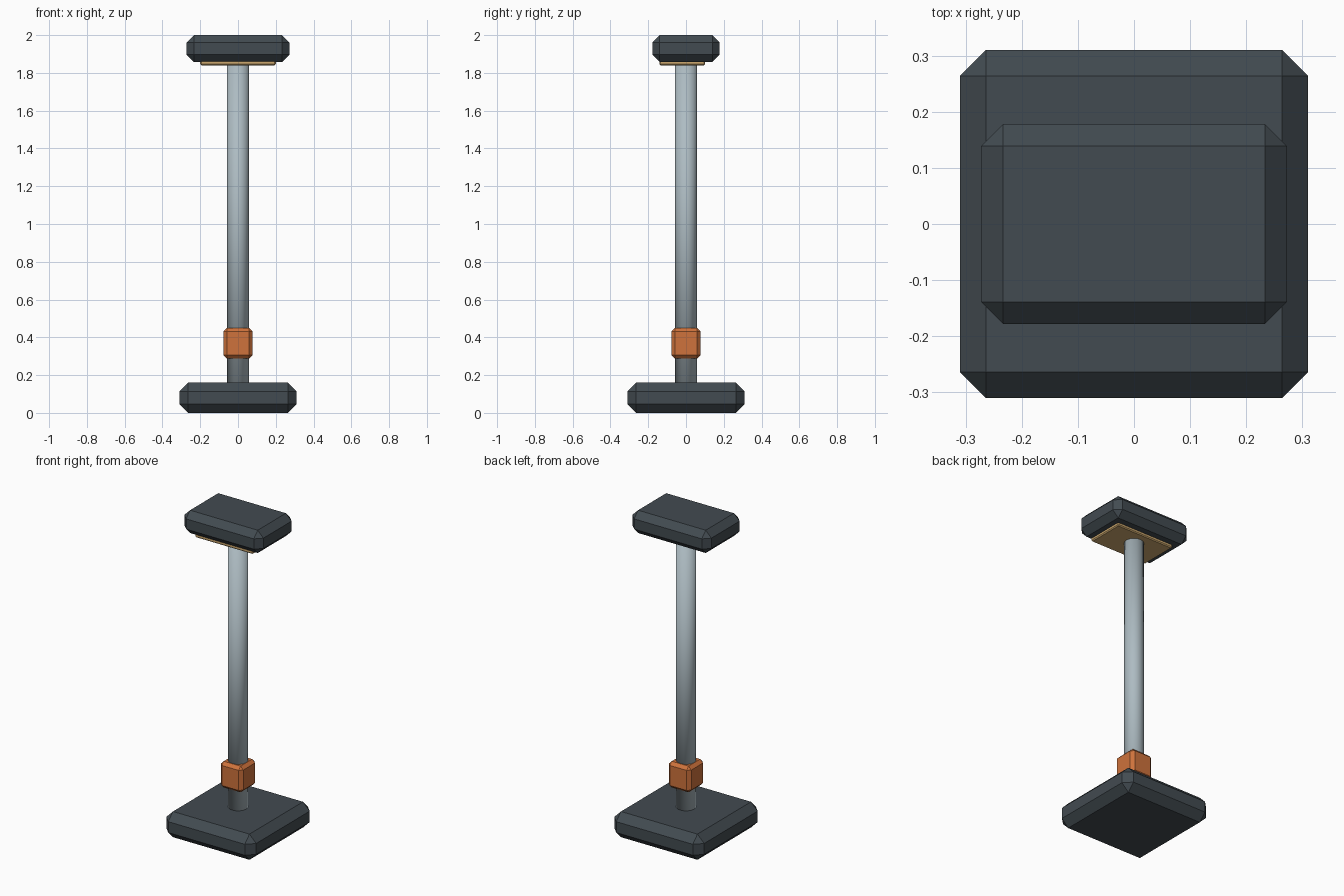
import bpy

if "Cube" in bpy.data.objects:
    bpy.data.objects.remove(bpy.data.objects["Cube"])


def material(name, rgb):
    m = bpy.data.materials.new(name)
    m.diffuse_color = (*rgb, 1)
    m.use_nodes = True
    m.node_tree.nodes["Principled BSDF"].inputs["Base Color"].default_value = m.diffuse_color
    return m


dark = material("dark_metal", (0.055, 0.07, 0.082))
steel = material("steel", (0.42, 0.50, 0.54))
orange = material("orange_paint", (0.62, 0.17, 0.045))
amber = material("warm_lens", (0.62, 0.40, 0.16))


def chamfered_box(name, size, y, z0, z1, chamfer, mat):
    """Box with every edge cut by one flat chamfer."""
    bpy.ops.mesh.primitive_cube_add(size=1, location=(0, y, (z0 + z1) / 2))
    ob = bpy.context.object
    ob.name = name
    ob.scale = (size[0], size[1], z1 - z0)
    bpy.ops.object.transform_apply(location=False, rotation=False, scale=True)
    bev = ob.modifiers.new("chamfer", 'BEVEL')
    bev.width = chamfer
    bev.segments = 1
    ob.data.materials.append(mat)
    return ob


# Foot plate, collar on the pole, lamp head and the lens under it
chamfered_box("base", (0.62, 0.62), 0, 0.0, 0.16, 0.046, dark)
chamfered_box("collar", (0.154, 0.154), 0, 0.287, 0.45, 0.019, orange)
chamfered_box("lamp_head", (0.545, 0.356), 0, 1.858, 2.0, 0.039, dark)
chamfered_box("lens", (0.40, 0.24), -0.02, 1.84, 1.868, 0.006, amber)

# Round pole, smooth shaded, ends sunk into base and head
z0, z1 = 0.12, 1.88
bpy.ops.mesh.primitive_cylinder_add(vertices=16, radius=0.057, depth=z1 - z0,
                                    location=(0, 0, (z0 + z1) / 2))
pole = bpy.context.object
pole.name = "pole"
pole.data.materials.append(steel)
bpy.ops.object.shade_smooth()
